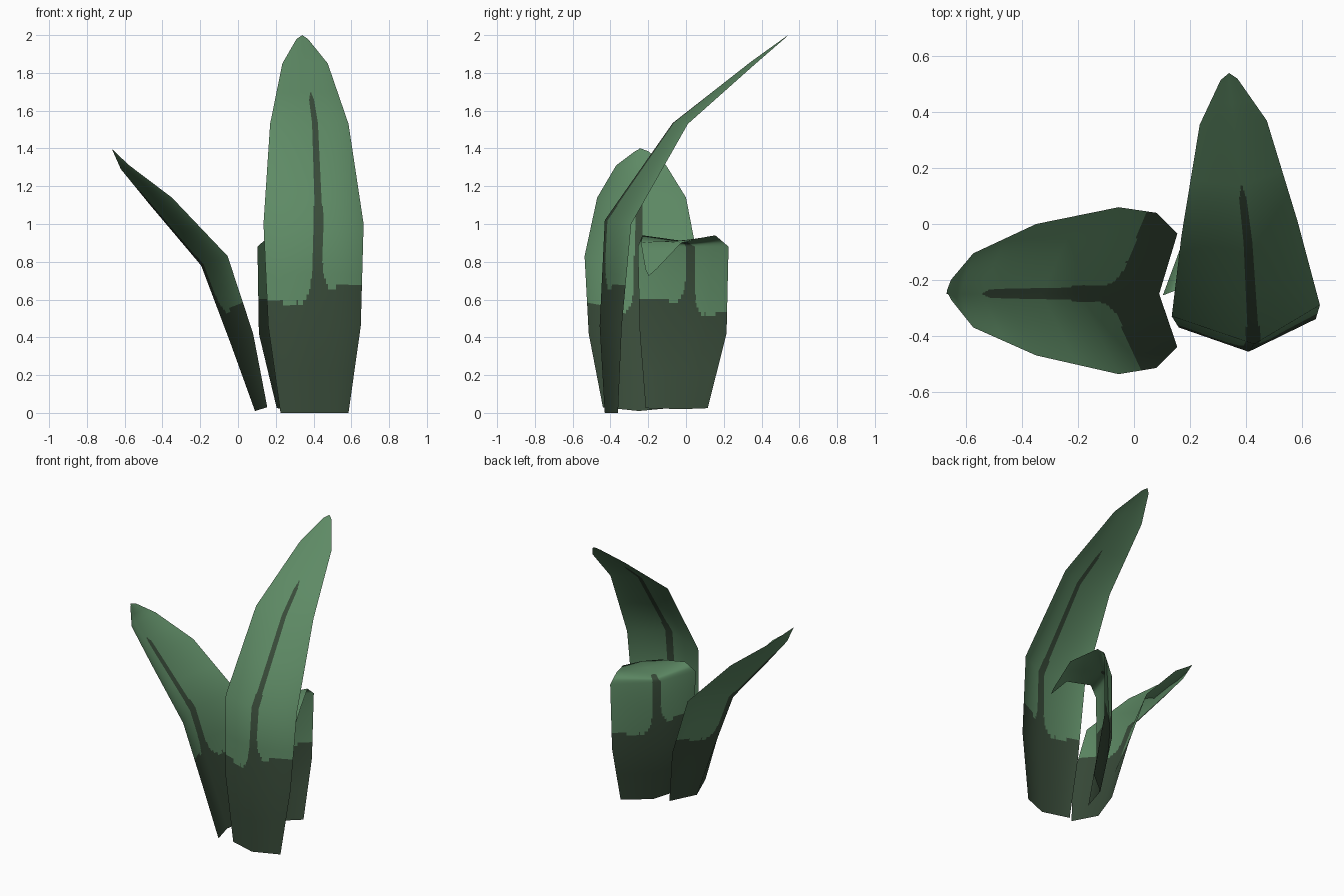
import bpy, math
from mathutils import Vector

if "Cube" in bpy.data.objects:
    bpy.data.objects.remove(bpy.data.objects["Cube"])


def material(name, rgb):
    m = bpy.data.materials.new(name)
    m.diffuse_color = (*rgb, 1)
    m.use_nodes = True
    m.node_tree.nodes["Principled BSDF"].inputs["Base Color"].default_value = m.diffuse_color
    return m


LIGHT = material("leaf green", (0.112, 0.255, 0.130))
DARK = material("dark base green", (0.040, 0.070, 0.041))
NU, NV = 80, 20          # cells across a leaf, cells per leaf segment


def is_dark(u, v, rib_end):
    """Dark lower part with a wavy rim, flaring into a midrib."""
    a = abs(u)
    rim = 1.29 + 0.11 * min(a * 2, 1) if u > 0 else 1.18 + 0.08 * a
    rim += 0.015 * math.sin(u * 13)
    if v < rim:
        return True
    half = 0.09 + 0.22 * math.exp(-(v - rim) * 9)
    half -= 0.015 * max(0, v - 2)
    left = rib_end - v
    if left < 0.12:
        half *= math.sqrt(max(0, left) / 0.12)
    return a < half


def make_leaf(name, rows, rib_end):
    """Creased sheet from rows of (minus edge, midrib, plus edge) points."""
    rows = [[Vector(p) for p in r] for r in rows]
    last = len(rows) - 1

    def point(u, v):
        u, v = max(-1, min(1, u)), max(0, min(last - 0.02, v))
        i = min(int(v), last - 1)
        l, c, r = [rows[i][k].lerp(rows[i + 1][k], v - i) for k in range(3)]
        return c.lerp(r, u) if u > 0 else c.lerp(l, -u)

    verts, normals, faces, dark = [], [], [], []
    for j in range(last * NV + 1):
        for i in range(NU + 1):
            u, v = 2 * i / NU - 1, j / NV
            verts.append(point(u, v))
            du = point(u + 1, v) - point(u - 1, v)
            dv = point(u, v + 0.5) - point(u, v - 0.5)
            normals.append(du.cross(dv).normalized())
    w = NU + 1
    for j in range(last * NV):
        for i in range(NU):
            k = j * w + i
            faces.append((k, k + 1, k + 1 + w, k + w))
            dark.append(is_dark(2 * (i + .5) / NU - 1, (j + .5) / NV, rib_end))
    me = bpy.data.meshes.new(name)
    me.from_pydata(verts, [], faces)
    me.materials.append(LIGHT)
    me.materials.append(DARK)
    for p, d in zip(me.polygons, dark):
        p.material_index = int(d)
        p.use_smooth = True
    me.normals_split_custom_set_from_vertices(normals)
    bpy.context.collection.objects.link(bpy.data.objects.new(name, me))


# Tall leaf at the front, leaning back
tip = (0.34, 0.54, 2.0)
make_leaf("tall_leaf", [
    [(0.225, -0.375, 0), (0.41, -0.43, 0), (0.585, -0.36, 0)],
    [(0.16, -0.37, 0.46), (0.41, -0.457, 0.46), (0.65, -0.34, 0.46)],
    [(0.135, -0.33, 1.0), (0.43, -0.43, 1.02), (0.665, -0.29, 1.0)],
    [(0.17, -0.04, 1.53), (0.41, -0.07, 1.535), (0.585, 0.01, 1.53)],
    [(0.235, 0.355, 1.85), (0.36, 0.345, 1.86), (0.475, 0.37, 1.85)],
    [(0.31, 0.515, 1.98), (0.34, 0.515, 1.982), (0.37, 0.52, 1.98)],
    [tip] * 3], 3.5)

# Middle leaf, arching to the left: x, z of edges, edge y's, x, z of midrib
side = [(0.155, 0.03, -0.035, -0.44, 0.09, 0.01),
        (0.08, 0.42, 0.04, -0.515, -0.04, 0.37),
        (-0.055, 0.83, 0.06, -0.537, -0.195, 0.78),
        (-0.35, 1.14, 0.0, -0.47, -0.465, 1.1),
        (-0.575, 1.31, -0.105, -0.37, -0.62, 1.29),
        (-0.655, 1.385, -0.2, -0.27, -0.66, 1.38),
        (-0.67, 1.4, -0.24, -0.24, -0.67, 1.4)]
make_leaf("side_leaf", [[(x, ya, z), (cx, -0.25, cz), (x, yb, z)]
                        for x, z, ya, yb, cx, cz in side], 3.5)

# Short leaf at the back, its tip folded over:
# forward shift, height, half width, outward and upward offset of the midrib
across, forward = Vector((0.57, 0.82, 0)), Vector((0.82, -0.57, 0))
curl = [(0.06, 0.025, 0.2, 0.06, -0.005),
        (0.0, 0.42, 0.28, 0.075, 0),
        (0.0, 0.88, 0.293, 0.075, 0),
        (0.04, 0.94, 0.235, 0.04, -0.03),
        (0.205, 0.90, 0.13, 0.0, 0.01),
        (0.30, 0.76, 0.035, 0.0, 0),
        (0.32, 0.725, 0.0, 0.0, 0)]
rows = []
for t, z, half, out, up in curl:
    mid = Vector((0.27, -0.015, z)) + forward * t
    rows.append([mid + across * half,
                 mid - forward * out + Vector((0, 0, up)),
                 mid - across * half])
make_leaf("curled_leaf", rows, 2.95)
